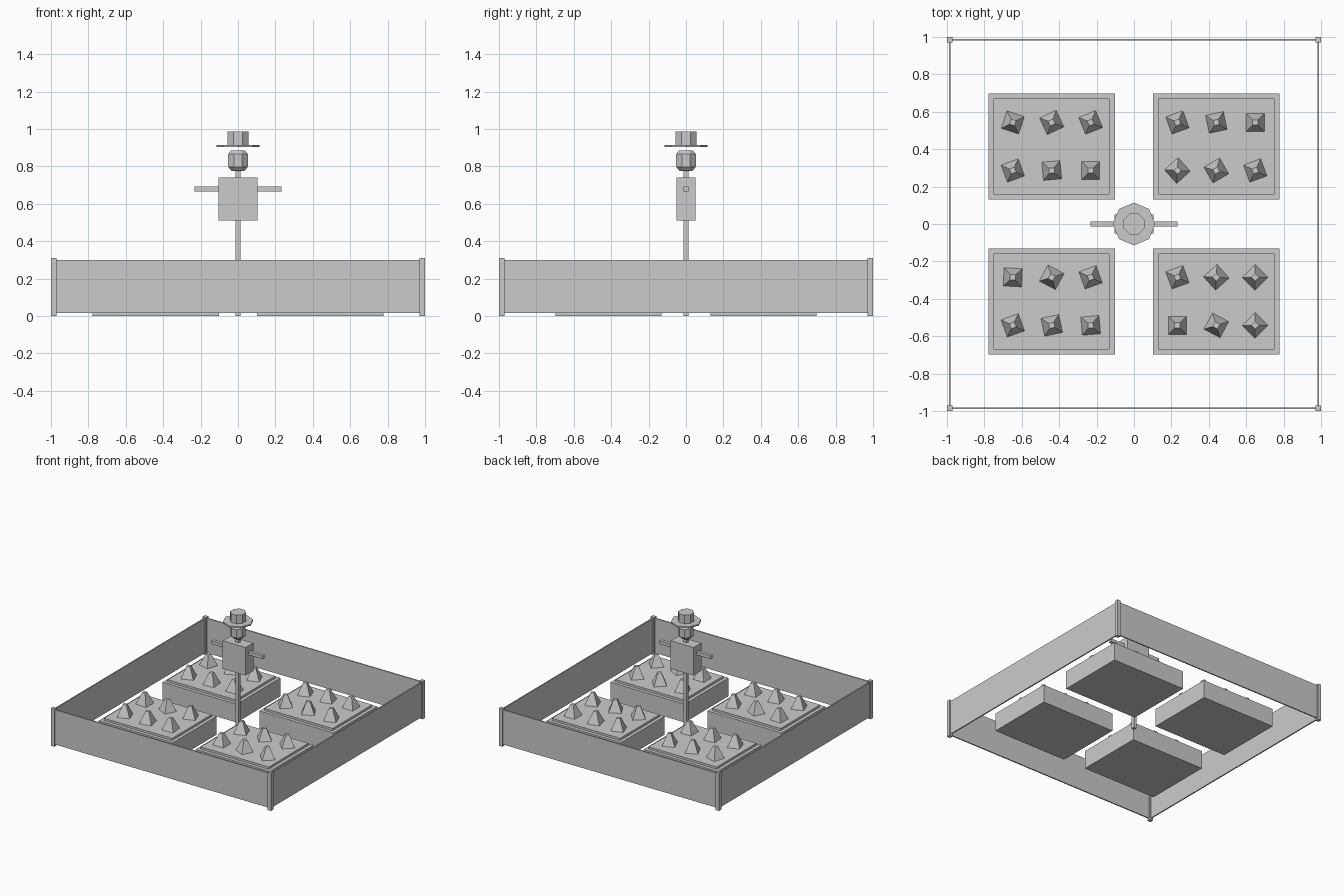
import bpy
import math

cube = bpy.data.objects.get("Cube")
if cube:
    bpy.data.objects.remove(cube, do_unlink=True)

grey = bpy.data.materials.new("plain_grey")
grey.use_nodes = True
COLOUR = (0.6, 0.6, 0.6, 1)
grey.diffuse_color = COLOUR
grey.node_tree.nodes["Principled BSDF"].inputs["Base Color"].default_value = COLOUR


def finish(name):
    obj = bpy.context.object
    obj.name = name
    obj.data.materials.append(grey)
    return obj


def box(name, x, y, low, high, width, depth):
    bpy.ops.mesh.primitive_cube_add(size=1, location=(x, y, (low + high) / 2))
    bpy.context.object.scale = (width, depth, high - low)
    return finish(name)


def frustum(name, x, y, low, high, r1, r2, sides, turn):
    bpy.ops.mesh.primitive_cone_add(
        vertices=sides, radius1=r1, radius2=r2, depth=high - low,
        location=(x, y, (low + high) / 2), rotation=(0, 0, math.radians(turn)))
    return finish(name)


# Fence: four thin walls and corner posts
EDGE = 0.985
for side, word in ((-1, "a"), (1, "b")):
    box("fence_wall_x_" + word, 0, side * EDGE, 0.015, 0.3, 2 * EDGE, 0.01)
    box("fence_wall_y_" + word, side * EDGE, 0, 0.015, 0.3, 0.01, 2 * EDGE)
    for other in (-1, 1):
        box("fence_post", side * EDGE, other * EDGE, 0, 0.31, 0.03, 0.03)

# Raised beds with soil and two rows of three plants, each plant turned
turns = {
    (-1, 1): (-18, 25, 22, 20, 5, 0),
    (1, 1): (20, 12, 0, 42, 30, 20),
    (-1, -1): (-3, -28, 20, 20, 12, 5),
    (1, -1): (20, 42, 45, 0, -28, 45),
}
for (sx, sy), angles in turns.items():
    bx, by = sx * 0.44, sy * 0.414
    box("garden_bed", bx, by, 0, 0.15, 0.675, 0.567)
    box("bed_soil", bx, by, 0.15, 0.168, 0.62, 0.512)
    for i, angle in enumerate(angles):
        col, row = i % 3 - 1, i // 3
        frustum("plant", bx + col * 0.208, by + 0.129 - row * 0.257,
                0.166, 0.262, 0.07, 0.02, 4, 45 + angle)

# Scarecrow: pole, arms, body
box("scarecrow_pole", 0, 0, 0, 0.79, 0.027, 0.027)
box("scarecrow_arms", 0, 0, 0.665, 0.692, 0.466, 0.027)
box("scarecrow_body", 0, 0, 0.51, 0.74, 0.208, 0.1)

# Head: octagonal barrel with tapered ends
HALF = 22.5
frustum("head_chin", 0, 0, 0.775, 0.798, 0.036, 0.058, 8, HALF)
frustum("head_middle", 0, 0, 0.798, 0.866, 0.058, 0.058, 8, HALF)
frustum("head_top", 0, 0, 0.866, 0.885, 0.058, 0.038, 8, HALF)

# Hat
frustum("hat_brim", 0, 0, 0.903, 0.915, 0.114, 0.114, 8, 0)
frustum("hat_crown", 0, 0, 0.915, 0.986, 0.06, 0.06, 8, HALF)
